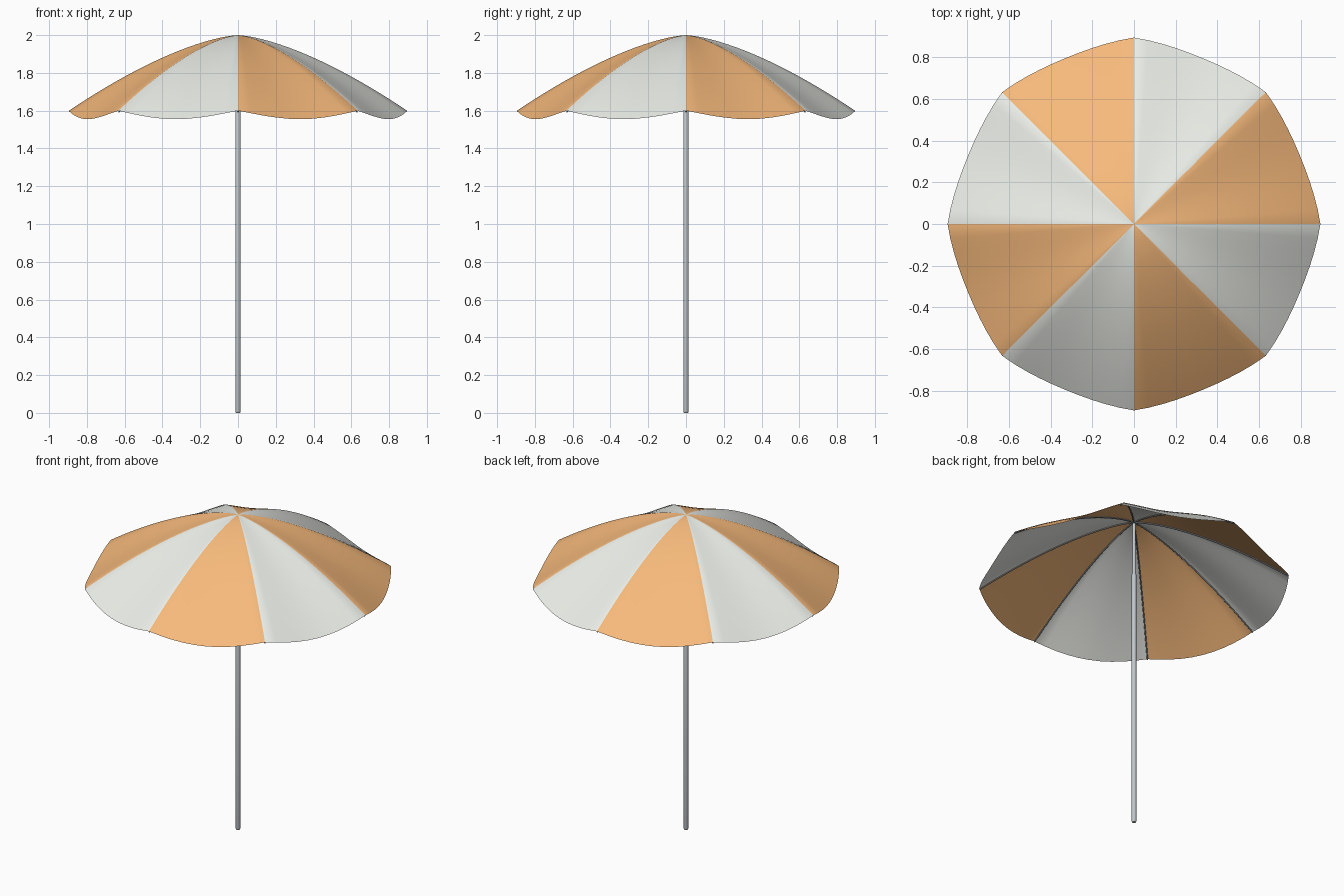
import bpy, bmesh
from math import pi, sin, cos

if "Cube" in bpy.data.objects:
    bpy.data.objects.remove(bpy.data.objects["Cube"])

R, TOP, DROP = 0.895, 2.0, 0.40      # rib reach, apex height, rib drop
PANELS, ACROSS, RINGS = 8, 10, 20


def material(name, rgb):
    m = bpy.data.materials.new(name)
    m.diffuse_color = (*rgb, 1)
    m.use_nodes = True
    m.node_tree.nodes["Principled BSDF"].inputs["Base Color"].default_value = m.diffuse_color
    return m


def rib_z(t):
    return TOP - DROP * t ** 1.5


def canopy_point(t, k):
    # fabric is pulled in and sags between the ribs
    a = 2 * pi * k / (PANELS * ACROSS)
    s = sin(pi * (k % ACROSS) / ACROSS)
    r = R * t * (1 - 0.037 * s)
    return (r * cos(a), r * sin(a), rib_z(t) - 0.045 * s * t ** 1.3)


def make_object(name, bm, mats):
    me = bpy.data.meshes.new(name)
    bm.normal_update()
    bm.to_mesh(me)
    bm.free()
    for m in mats:
        me.materials.append(m)
    ob = bpy.data.objects.new(name, me)
    bpy.context.collection.objects.link(ob)
    return ob


orange = material("orange_fabric", (0.93, 0.49, 0.20))
cream = material("pale_fabric", (0.85, 0.87, 0.82))
metal = material("metal", (0.53, 0.58, 0.61))
dark = material("dark_metal", (0.25, 0.27, 0.28))

# canopy: one sheet of fabric with alternating panel colours
bm = bmesh.new()
n = PANELS * ACROSS
apex = bm.verts.new((0, 0, TOP))
rings = [[bm.verts.new(canopy_point(i / RINGS, k)) for k in range(n)]
         for i in range(1, RINGS + 1)]
for k in range(n):
    j = (k + 1) % n
    faces = [bm.faces.new((apex, rings[0][k], rings[0][j]))]
    for a, b in zip(rings, rings[1:]):
        faces.append(bm.faces.new((a[k], b[k], b[j], a[j])))
    for f in faces:
        f.material_index = (k // ACROSS) % 2
        f.smooth = True
make_object("canopy", bm, [orange, cream])

# ribs: thin rods following the seams under the fabric
for p in range(PANELS):
    a = 2 * pi * p / PANELS
    cu = bpy.data.curves.new(f"rib_{p + 1}", "CURVE")
    cu.dimensions = "3D"
    cu.bevel_depth = 0.004
    cu.bevel_resolution = 2
    cu.use_fill_caps = True
    cu.materials.append(dark)
    sp = cu.splines.new("POLY")
    sp.points.add(RINGS)
    for i, pt in enumerate(sp.points):
        t = i / RINGS
        r = R * t * 0.997
        pt.co = (r * cos(a), r * sin(a), rib_z(t) - 0.006, 1)
    bpy.context.collection.objects.link(bpy.data.objects.new(f"rib_{p + 1}", cu))


# pole: lathed, with a rounded foot and a slimmer upper section
def lathe(name, profile, mat, sides=24):
    bm = bmesh.new()
    vs = [bm.verts.new((r, 0, z)) for r, z in profile]
    es = [bm.edges.new(e) for e in zip(vs, vs[1:])]
    bmesh.ops.spin(bm, geom=vs + es, cent=(0, 0, 0), axis=(0, 0, 1),
                   angle=2 * pi, steps=sides)
    bmesh.ops.remove_doubles(bm, verts=bm.verts, dist=1e-5)
    bmesh.ops.recalc_face_normals(bm, faces=bm.faces)
    ob = make_object(name, bm, [mat])
    bpy.ops.object.select_all(action="DESELECT")
    ob.select_set(True)
    bpy.context.view_layer.objects.active = ob
    bpy.ops.object.shade_smooth_by_angle()
    return ob


lathe("pole", [(0, 0), (0.009, 0), (0.012, 0.003), (0.0135, 0.008),
               (0.0135, 1.645), (0.010, 1.655), (0.010, 1.985), (0, 1.985)], metal)
